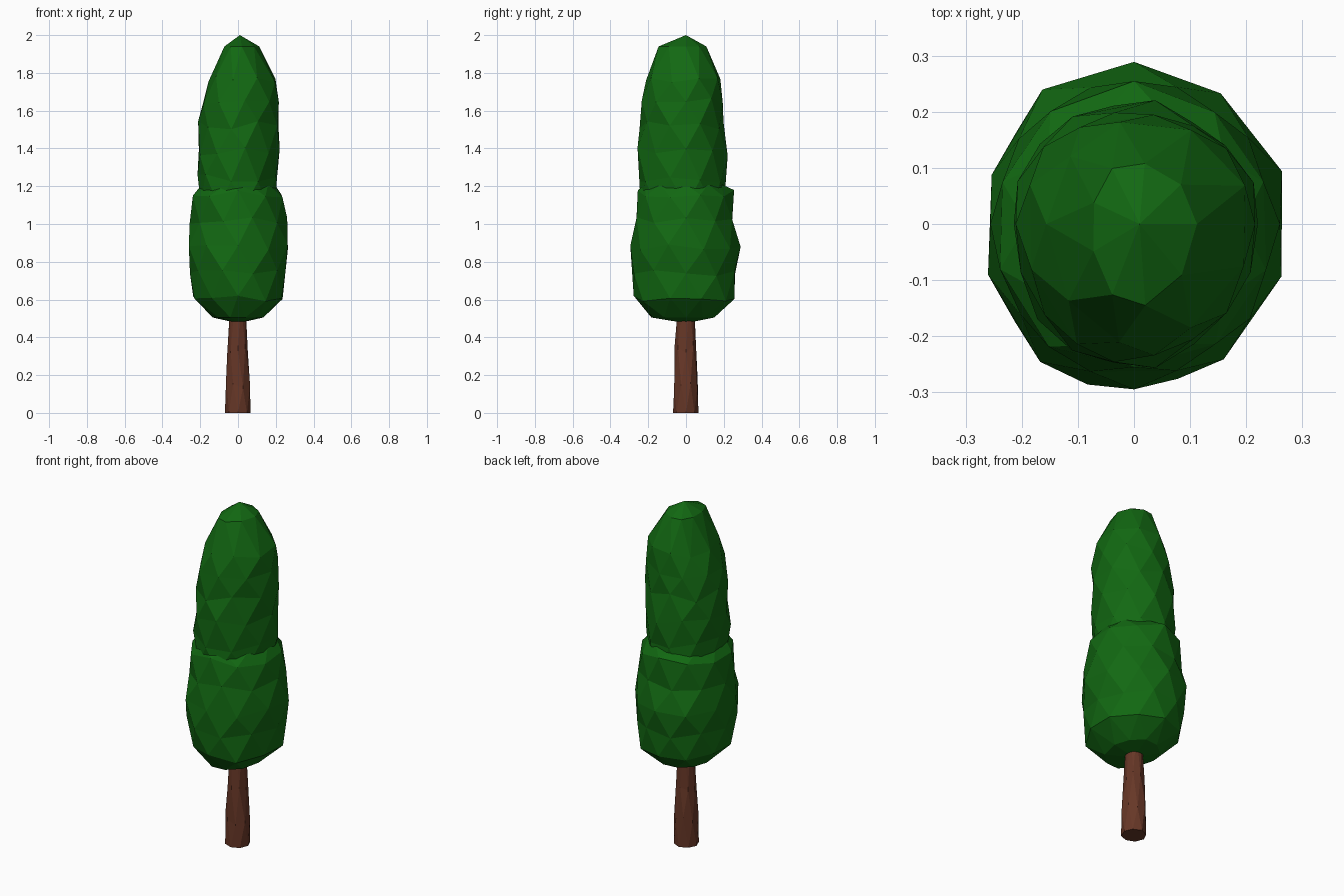
import bpy, bmesh, math, random

if "Cube" in bpy.data.objects:
    bpy.data.objects.remove(bpy.data.objects["Cube"])

random.seed(7)


def material(name, rgb):
    m = bpy.data.materials.new(name)
    m.diffuse_color = (*rgb, 1)
    m.use_nodes = True
    m.node_tree.nodes["Principled BSDF"].inputs["Base Color"].default_value = m.diffuse_color
    return m


def faceted_lathe(name, rings, sides, mat, jitter, zjitter, bottom=None, top=None):
    """Stack staggered irregular rings (z, x min, x max, y min, y max) into a low-poly body."""
    bm = bmesh.new()
    loops = []
    for i, (z, x0, x1, y0, y1) in enumerate(rings):
        loop = []
        for k in range(sides):
            a = 2 * math.pi * (k + 0.5 * (i % 2)) / sides
            edge = i in (0, len(rings) - 1)
            s = 1.015 + random.uniform(-jitter, jitter)
            x = math.cos(a) * s * (x1 if math.cos(a) > 0 else -x0)
            y = math.sin(a) * s * (y1 if math.sin(a) > 0 else -y0)
            dz = 0 if edge else random.uniform(-zjitter, zjitter)
            loop.append(bm.verts.new((x, y, z + dz)))
        loops.append(loop)
    for i in range(len(loops) - 1):
        a, b = loops[i], loops[i + 1]
        for k in range(sides):
            n = (k + 1) % sides
            if i % 2 == 0:
                bm.faces.new((a[k], a[n], b[k]))
                bm.faces.new((a[n], b[n], b[k]))
            else:
                bm.faces.new((a[k], a[n], b[n]))
                bm.faces.new((a[k], b[n], b[k]))
    # Close the ends, with a point where one is given
    for loop, tip in ((loops[0], bottom), (loops[-1], top)):
        if tip:
            v = bm.verts.new(tip)
            for k in range(sides):
                bm.faces.new((loop[k], loop[(k + 1) % sides], v))
        else:
            bm.faces.new(loop)
    bmesh.ops.recalc_face_normals(bm, faces=bm.faces[:])
    me = bpy.data.meshes.new(name)
    bm.to_mesh(me)
    bm.free()
    me.materials.append(mat)
    ob = bpy.data.objects.new(name, me)
    bpy.context.collection.objects.link(ob)
    return ob


leaf = material("leaf green", (0.006, 0.14, 0.006))
bark = material("bark brown", (0.135, 0.038, 0.02))

# Trunk
faceted_lathe("trunk", [
    (0.00, -.068, .066, -.070, .064),
    (0.16, -.066, .066, -.064, .066),
    (0.34, -.056, .053, -.060, .054),
    (0.60, -.042, .040, -.042, .044)], 8, bark, 0.04, 0.03)

# Lower foliage, wider, with a ledge at its top
faceted_lathe("lower_foliage", [
    (0.505, -.13, .13, -.19, .15),
    (0.60, -.24, .24, -.27, .25),
    (0.74, -.258, .255, -.29, .275),
    (0.88, -.272, .265, -.29, .29),
    (1.02, -.255, .25, -.28, .26),
    (1.16, -.25, .243, -.26, .245),
    (1.21, -.19, .19, -.22, .19)], 10, leaf, 0.035, 0.02, (0, 0, 0.475), (0, 0, 1.22))

# Upper foliage, narrower, rising out of the lower part
faceted_lathe("upper_foliage", [
    (1.10, -.20, .20, -.235, .20),
    (1.24, -.212, .215, -.25, .215),
    (1.38, -.212, .21, -.25, .215),
    (1.52, -.202, .215, -.245, .205),
    (1.65, -.193, .205, -.235, .20),
    (1.77, -.15, .20, -.21, .19),
    (1.94, -.075, .11, -.14, .11)], 9, leaf, 0.045, 0.025, (0, 0, 1.08), (0.01, 0, 2.0))
